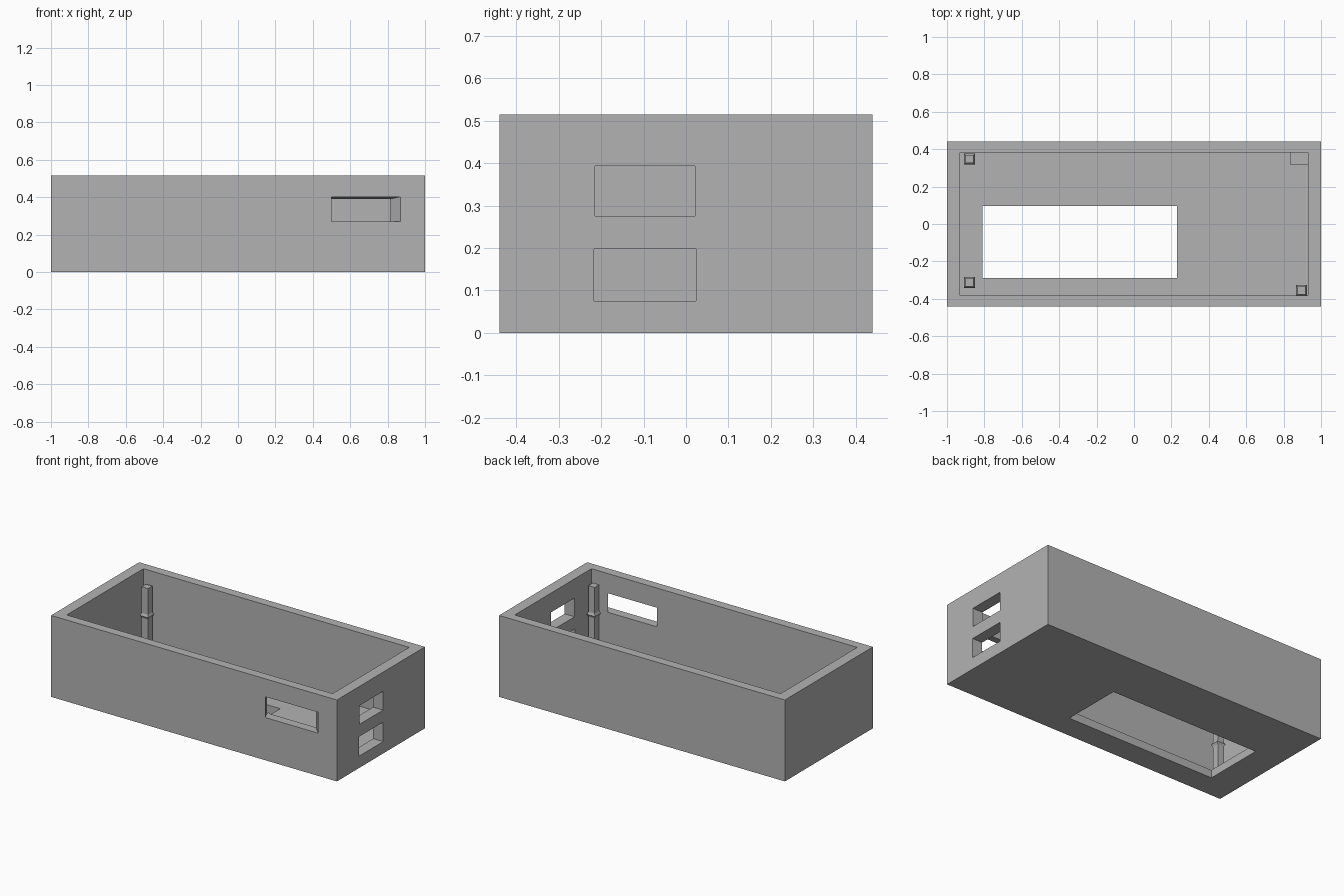
import bpy

old = bpy.data.objects.get("Cube")
if old:
    bpy.data.objects.remove(old, do_unlink=True)

grey = bpy.data.materials.new("plain grey")
grey.use_nodes = True
color = (0.45, 0.45, 0.45, 1)
grey.diffuse_color = color
grey.node_tree.nodes["Principled BSDF"].inputs["Base Color"].default_value = color


def loft(name, rings):
    """Closed solid through a stack of four-point rings."""
    verts = [p for ring in rings for p in ring]
    last = len(verts) - 4
    faces = [(3, 2, 1, 0), tuple(range(last, last + 4))]
    for r in range(len(rings) - 1):
        for i in range(4):
            a, b = r * 4 + i, r * 4 + (i + 1) % 4
            faces.append((a, b, b + 4, a + 4))
    mesh = bpy.data.meshes.new(name)
    mesh.from_pydata(verts, [], faces)
    mesh.materials.append(grey)
    obj = bpy.data.objects.new(name, mesh)
    bpy.context.collection.objects.link(obj)
    return obj


def flat_ring(x0, x1, y0, y1, z):
    return [(x0, y0, z), (x1, y0, z), (x1, y1, z), (x0, y1, z)]


def upright_ring(x0, x1, z0, z1, y):
    return [(x0, y, z0), (x0, y, z1), (x1, y, z1), (x1, y, z0)]


def box(name, x, y, z):
    return loft(name, [flat_ring(*x, *y, h) for h in z])


def cut(target, cutter):
    cutter.hide_render = True
    mod = target.modifiers.new("cut", "BOOLEAN")
    mod.operation = "DIFFERENCE"
    mod.solver = "EXACT"
    mod.object = cutter
    graph = bpy.context.evaluated_depsgraph_get()
    target.data = bpy.data.meshes.new_from_object(target.evaluated_get(graph))
    target.modifiers.clear()
    bpy.data.objects.remove(cutter, do_unlink=True)


# Open tray with thick walls
case = box("case", (-1, 1), (-0.44, 0.44), (0, 0.515))
cut(case, box("cavity_cutter", (-0.93, 0.93), (-0.383, 0.383), (0.05, 0.6)))

# Floor opening and two side ports
cut(case, box("floor_cutter", (-0.81, 0.23), (-0.29, 0.095), (-0.1, 0.1)))
cut(case, box("lower_port_cutter", (0.9, 1.1), (-0.217, 0.023), (0.075, 0.198)))
cut(case, box("upper_port_cutter", (0.9, 1.1), (-0.215, 0.021), (0.275, 0.393)))

# Front slot with a slanted end
cut(case, loft("slot_cutter", [
    upright_ring(0.5, 0.87, 0.27, 0.402, -0.441),
    upright_ring(0.47, 0.81, 0.27, 0.39, -0.38)]))

# Corner posts with a flared collar halfway up
COLLAR = [(0.04, 0.022), (0.235, 0.022), (0.25, 0.029), (0.265, 0.022), (0.43, 0.022)]
for name, x, y in (("back_right_post", -0.88, 0.347),
                   ("front_right_post", -0.88, -0.313),
                   ("front_left_post", 0.895, -0.356)):
    loft(name, [flat_ring(x - s, x + s, y - s, y + s, z) for z, s in COLLAR])

# Wider post in the remaining corner
box("back_left_post", (0.835, 0.932), (0.317, 0.385), (0.04, 0.43))
